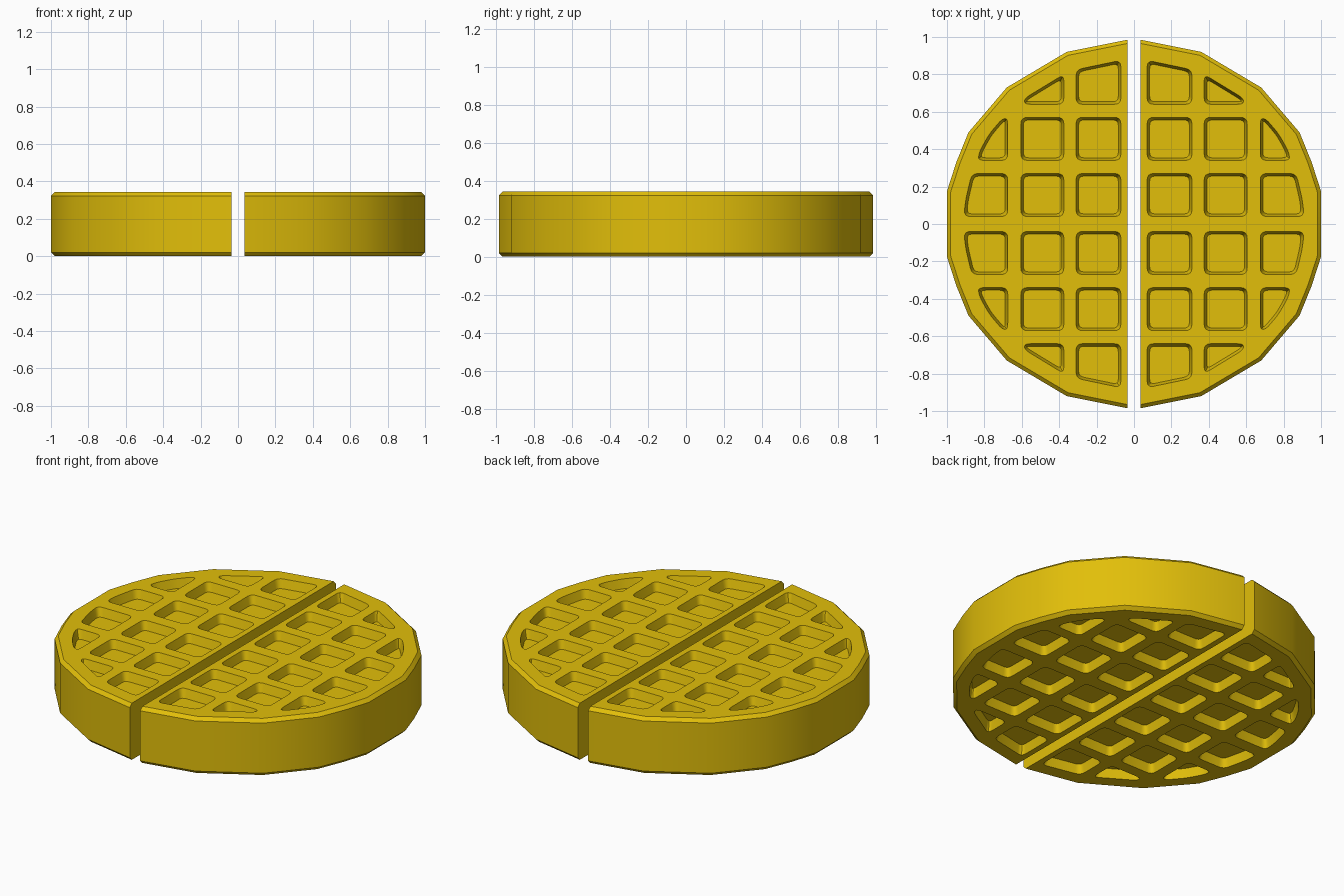
import bpy
import bmesh
from math import pi
from mathutils import Vector

if "Cube" in bpy.data.objects:
    bpy.data.objects.remove(bpy.data.objects["Cube"])

HEIGHT, CHAMFER, GAP = 0.343, 0.02, 0.035
DEPTH, TAPER, ROUND = 0.053, 0.014, 0.035

batter = bpy.data.materials.new("golden batter")
batter.use_nodes = True
batter.diffuse_color = (0.76, 0.52, 0.003, 1)
batter.node_tree.nodes["Principled BSDF"].inputs["Base Color"].default_value = batter.diffuse_color


def loft(bm, rings):
    """Closed solid through a stack of (outline, z) rings."""
    loops = [[bm.verts.new((p.x, p.y, z)) for p in ring] for ring, z in rings]
    count = len(loops[0])
    for low, high in zip(loops, loops[1:]):
        for i in range(count):
            j = (i + 1) % count
            bm.faces.new((low[i], low[j], high[j], high[i]))
    bm.faces.new(loops[0][::-1])
    bm.faces.new(loops[-1])


def inset(poly, d):
    """Move every edge of a counter-clockwise polygon inward."""
    out = []
    for i, p in enumerate(poly):
        a = (p - poly[i - 1]).normalized()
        b = (poly[(i + 1) % len(poly)] - p).normalized()
        n, m = Vector((-a.y, a.x)), Vector((-b.y, b.x))
        out.append(p + (n + m) * d / (1 + n.dot(m)))
    return out


def rounded(poly, r):
    """Round each corner with a short curve."""
    out = []
    for i, p in enumerate(poly):
        to_prev, to_next = poly[i - 1] - p, poly[(i + 1) % len(poly)] - p
        a = p + to_prev.normalized() * min(r, to_prev.length * 0.42)
        b = p + to_next.normalized() * min(r, to_next.length * 0.42)
        for k in range(5):
            t = k / 4
            out.append(a * (1 - t) ** 2 + p * 2 * t * (1 - t) + b * t * t)
    return out


def box(x0, x1, y0, y1):
    return [(x0, y0), (x1, y0), (x1, y1), (x0, y1)]


def make_object(name, bm):
    bmesh.ops.recalc_face_normals(bm, faces=bm.faces)
    mesh = bpy.data.meshes.new(name)
    bm.to_mesh(mesh)
    bm.free()
    mesh.materials.append(batter)
    obj = bpy.data.objects.new(name, mesh)
    bpy.context.collection.objects.link(obj)
    return obj


# Half-round slab with a chamfered rim and a straight cut side
quarter = [(GAP, 0.985), (0.36, 0.92), (0.68, 0.73), (0.885, 0.49), (0.95, 0.33), (1, 0.175)]
rim = [Vector((x, -y)) for x, y in quarter] + [Vector(p) for p in reversed(quarter)]
small = [Vector((p.x if p.x == rim[0].x else p.x * (1 - CHAMFER), p.y * (1 - CHAMFER))) for p in rim]
bm = bmesh.new()
loft(bm, [(small, 0), (rim, CHAMFER), (rim, HEIGHT - CHAMFER), (small, HEIGHT)])
half = make_object("left_waffle_half", bm)

# Pocket outlines, clipped by the round rim where they reach it
pockets = [
    box(0.07, 0.31, 0.04, 0.27), box(0.375, 0.605, 0.04, 0.27),
    box(0.07, 0.31, 0.34, 0.57), box(0.375, 0.605, 0.34, 0.57),
    [(0.675, 0.04), (0.91, 0.04), (0.90, 0.13), (0.867, 0.27), (0.675, 0.27)],
    [(0.675, 0.34), (0.835, 0.34), (0.825, 0.39), (0.775, 0.48), (0.705, 0.563), (0.675, 0.563)],
    [(0.07, 0.64), (0.31, 0.64), (0.31, 0.825), (0.07, 0.875)],
    [(0.375, 0.64), (0.585, 0.64), (0.585, 0.672), (0.375, 0.80)],
]

# Tapered pocket cutters for the top and the underside
bm = bmesh.new()
for pocket in pockets:
    upper = [Vector(p) for p in pocket]
    lower = [Vector((p.x, -p.y)) for p in reversed(upper)]
    for poly in (upper, lower):
        mouth = rounded(poly, ROUND)
        floor = rounded(inset(poly, TAPER), ROUND - TAPER / 2)
        loft(bm, [(floor, HEIGHT - DEPTH), (mouth, HEIGHT), (mouth, HEIGHT + 0.02)])
        loft(bm, [(mouth, -0.02), (mouth, 0), (floor, DEPTH)])
cutter = make_object("pocket_cutter", bm)
cutter.hide_render = True

# Cut the pockets and keep the finished mesh
cut = half.modifiers.new("pockets", "BOOLEAN")
cut.operation = "DIFFERENCE"
cut.solver = "EXACT"
cut.object = cutter
bpy.context.view_layer.update()
finished = bpy.data.meshes.new_from_object(half.evaluated_get(bpy.context.evaluated_depsgraph_get()))
half.modifiers.clear()
half.data = finished
bpy.data.objects.remove(cutter)

# Smooth sides with crisp chamfers
bpy.ops.object.select_all(action="DESELECT")
half.select_set(True)
bpy.context.view_layer.objects.active = half
bpy.ops.object.shade_smooth_by_angle(angle=pi / 6)

# The other half is the same piece turned around
other = half.copy()
other.name = "right_waffle_half"
other.rotation_euler.z = pi
bpy.context.collection.objects.link(other)
